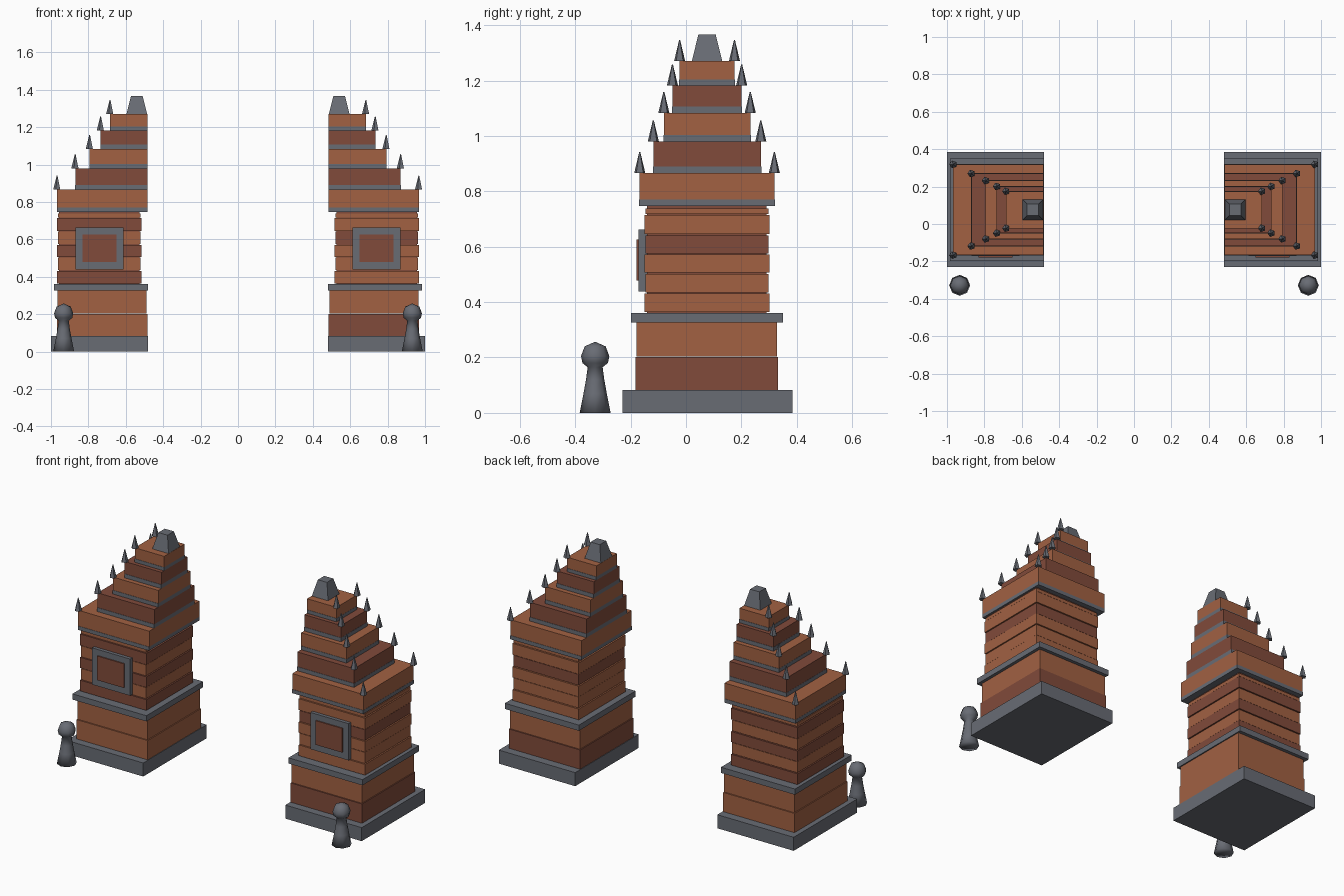
import bpy, bmesh, math
from mathutils import Matrix

if "Cube" in bpy.data.objects:
    bpy.data.objects.remove(bpy.data.objects["Cube"])


def material(name, rgb):
    m = bpy.data.materials.new(name)
    m.diffuse_color = (*rgb, 1)
    m.use_nodes = True
    m.node_tree.nodes["Principled BSDF"].inputs["Base Color"].default_value = m.diffuse_color
    return m


LIGHT = material("light_brick", (0.36, 0.12, 0.055))
DARK = material("dark_brick", (0.22, 0.07, 0.043))
STONE = material("grey_stone", (0.14, 0.15, 0.175))


def finish(bm, name, mat, smooth=False):
    bmesh.ops.recalc_face_normals(bm, faces=bm.faces)
    for f in bm.faces:
        f.smooth = smooth
    me = bpy.data.meshes.new(name)
    bm.to_mesh(me)
    bm.free()
    me.materials.append(mat)
    ob = bpy.data.objects.new(name, me)
    bpy.context.collection.objects.link(ob)
    return ob


def box(name, side, x, y, z, mat):
    """Box from ranges; x is measured outward from the gate opening."""
    bm = bmesh.new()
    size = [b - a for a, b in (x, y, z)]
    mid = [(a + b) / 2 for a, b in (x, y, z)]
    m = Matrix.Translation((side * mid[0], mid[1], mid[2])) @ Matrix.Diagonal((*size, 1))
    bmesh.ops.create_cube(bm, size=1, matrix=m)
    return finish(bm, name, mat)


def cone(name, loc, r1, r2, h, sides, mat, turn=0):
    bm = bmesh.new()
    m = Matrix.Translation((loc[0], loc[1], loc[2] + h / 2)) @ Matrix.Rotation(turn, 4, 'Z')
    bmesh.ops.create_cone(bm, cap_ends=True, segments=sides, radius1=r1,
                          radius2=r2, depth=h, matrix=m)
    return finish(bm, name, mat)


def lathe(name, loc, profile, sides, mat):
    bm = bmesh.new()
    vs = [bm.verts.new((r, 0, z)) for r, z in profile]
    es = [bm.edges.new(p) for p in zip(vs, vs[1:])]
    bmesh.ops.spin(bm, geom=vs + es, cent=(0, 0, 0), axis=(0, 0, 1),
                   angle=math.tau, steps=sides)
    bmesh.ops.remove_doubles(bm, verts=bm.verts, dist=1e-4)
    bmesh.ops.translate(bm, verts=bm.verts, vec=loc)
    return finish(bm, name, mat, True)


IN = 0.485    # inner face of each half
YC = 0.076    # centre line of the towers

# tiers: outer x, half depth, brick bottom, top, material
TIERS = [(0.967, 0.243, 0.770, 0.866, LIGHT),
         (0.870, 0.194, 0.890, 0.980, DARK),
         (0.793, 0.156, 1.003, 1.083, LIGHT),
         (0.734, 0.125, 1.107, 1.182, DARK),
         (0.684, 0.099, 1.203, 1.270, LIGHT)]
BODY_Z = [0.365, 0.435, 0.506, 0.575, 0.645, 0.718, 0.742]
BODY_MAT = {1: [LIGHT, LIGHT, LIGHT, DARK, LIGHT, LIGHT],
            -1: [DARK, LIGHT, DARK, LIGHT, DARK, LIGHT]}

for s in (-1, 1):
    tag = "right" if s > 0 else "left"

    # plinth, lower brick courses and ledge
    box(f"plinth_{tag}", s, (IN - .003, 1.0), (-.23, .385), (0, .083), STONE)
    box(f"lower_course_1_{tag}", s, (IN, .969), (-.182, .333), (.083, .201),
        DARK if s > 0 else LIGHT)
    box(f"lower_course_2_{tag}", s, (IN + .004, .965), (-.178, .329), (.203, .326), LIGHT)
    box(f"ledge_{tag}", s, (IN - .003, .984), (-.199, .350), (.326, .361), STONE)

    # body: recessed core with separate brick courses
    box(f"body_core_{tag}", s, (.527, .957), (-.14, .29), (.355, .755), DARK)
    for i, mat in enumerate(BODY_MAT[s]):
        d = 0.004 * (i % 2)
        box(f"body_course_{i + 1}_{tag}", s, (.517 + d, .967 - d),
            (-.150 + d, .301 - d), (BODY_Z[i], BODY_Z[i + 1] - .004), mat)

    # front panel
    box(f"panel_frame_{tag}", s, (.612, .870), (-.171, -.14), (.438, .663), STONE)
    box(f"panel_centre_{tag}", s, (.650, .831), (-.178, -.14), (.478, .626), DARK)

    # stepped roof with stone strips and corner spikes
    base = 0.747
    for i, (xo, hy, z0, z1, mat) in enumerate(TIERS):
        box(f"tier_strip_{i + 1}_{tag}", s, (IN, xo + .001), (YC - hy - .002, YC + hy + .002),
            (base, z0), STONE)
        box(f"tier_brick_{i + 1}_{tag}", s, (IN, xo), (YC - hy, YC + hy), (z0, z1), mat)
        for k in (-1, 1):
            cone(f"spike_{i + 1}_{'back' if k > 0 else 'front'}_{tag}",
                 (s * xo, YC + k * hy, z1), .021, .002, .076, 5, STONE, math.pi / 2)
        base = z1

    # crowning block
    cone(f"crown_{tag}", (s * .541, YC, 1.27), .055 * math.sqrt(2), .031 * math.sqrt(2),
         .097, 4, STONE, math.pi / 4)

    # guardian post in front
    lathe(f"guardian_post_{tag}", (s * .932, -.328, 0),
          [(0, 0), (.056, 0), (.042, .07), (.033, .12), (.027, .165),
           (.046, .180), (.051, .205), (.038, .240), (0, .257)], 8, STONE)
